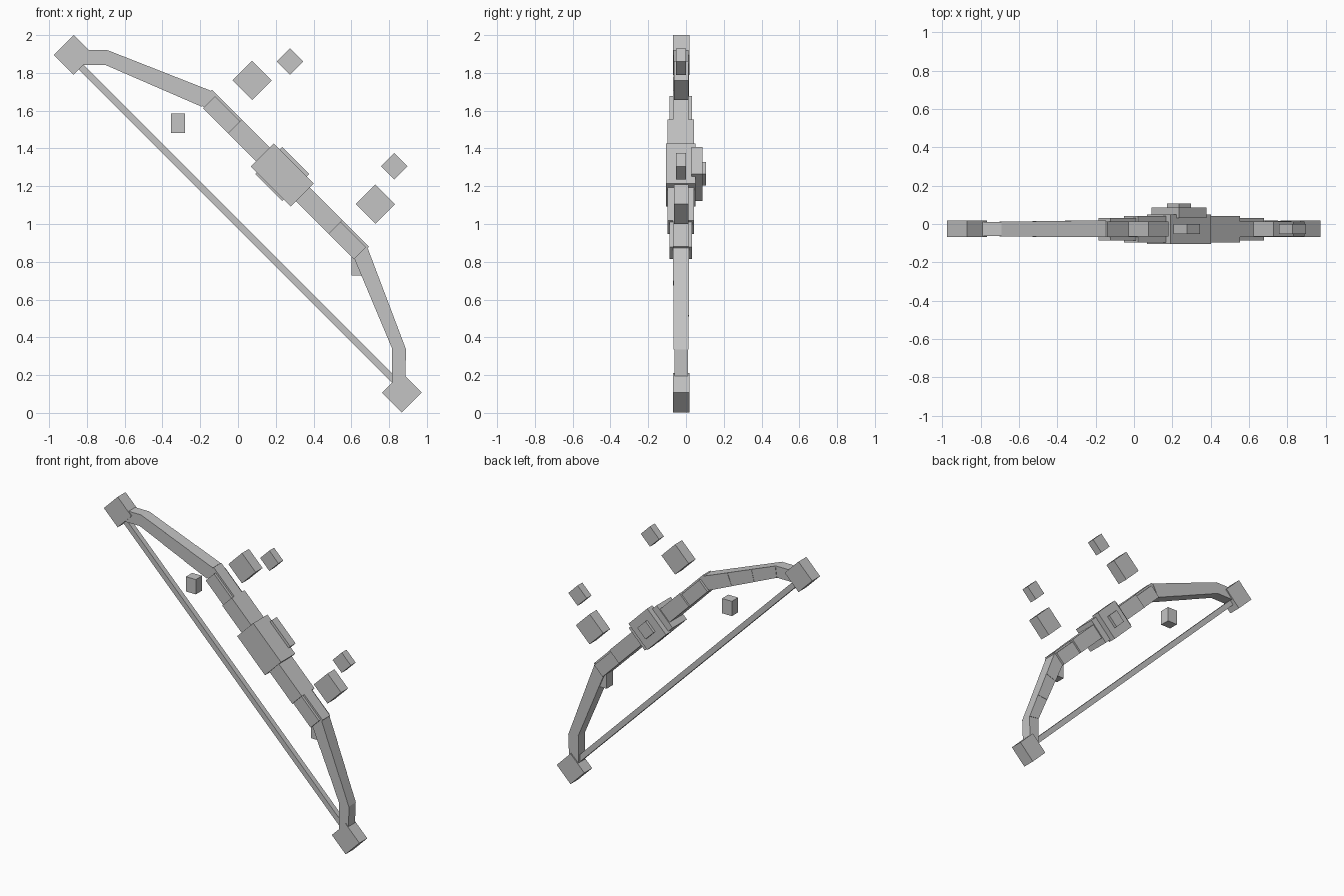
import bpy, bmesh, math
from mathutils import Vector

cube = bpy.data.objects.get("Cube")
if cube:
    bpy.data.objects.remove(cube, do_unlink=True)

grey = bpy.data.materials.new("plain grey")
grey.use_nodes = True
COLOUR = (0.55, 0.55, 0.55, 1)
grey.diffuse_color = COLOUR
grey.node_tree.nodes["Principled BSDF"].inputs["Base Color"].default_value = COLOUR

Y = -0.026          # depth centre of the bow
R = math.sqrt(0.5)


def prism(name, pts, y0, y1):
    """Extrude an (x, z) outline from y0 to y1."""
    bm = bmesh.new()
    face = bm.faces.new([bm.verts.new((x, y0, z)) for x, z in pts])
    ext = bmesh.ops.extrude_face_region(bm, geom=[face])
    moved = [g for g in ext["geom"] if isinstance(g, bmesh.types.BMVert)]
    bmesh.ops.translate(bm, verts=moved, vec=(0, y1 - y0, 0))
    bmesh.ops.recalc_face_normals(bm, faces=bm.faces)
    me = bpy.data.meshes.new(name)
    bm.to_mesh(me)
    bm.free()
    me.materials.append(grey)
    ob = bpy.data.objects.new(name, me)
    bpy.context.collection.objects.link(ob)
    return ob


def diag(u, v):
    """Bow coordinates: u along the string, v away from it."""
    return ((u + v) * R, 1 + (v - u) * R)


def bar(name, u0, u1, v0, v1, y0, y1):
    return prism(name, [diag(u0, v0), diag(u1, v0), diag(u1, v1), diag(u0, v1)], y0, y1)


def diamond(name, x, z, h, y0, y1):
    return prism(name, [(x - h, z), (x, z - h), (x + h, z), (x, z + h)], y0, y1)


def block(name, x0, x1, z0, z1, y0, y1):
    return prism(name, [(x0, z0), (x1, z0), (x1, z1), (x0, z1)], y0, y1)


# Riser: stacked bars growing thicker towards the grip
bar("riser_core", -0.60, 0.575, 0.31, 0.405, Y - 0.043, Y + 0.040)
bar("riser_sleeve", -0.565, 0.566, 0.303, 0.393, Y - 0.061, Y + 0.057)
bar("riser_wrap", -0.377, 0.378, 0.303, 0.405, Y - 0.071, Y + 0.069)
bar("grip_block", -0.168, 0.132, 0.263, 0.436, -0.105, 0.05)
diamond("grip_back_plate", 0.235, 1.265, 0.143, 0.03, 0.087)
diamond("grip_back_knob", 0.235, 1.265, 0.062, 0.08, 0.106)

# Limbs: outer edge and inner edge from riser to bend, then a straight tip
limbs = {
    "upper": ([(-0.145, 1.706), (-0.69, 1.92)], [(-0.19, 1.62), (-0.70, 1.841)],
              [(-0.87, 1.92), (-0.87, 1.841)]),
    "lower": ([(0.682, 0.884), (0.89, 0.335)], [(0.606, 0.84), (0.814, 0.345)],
              [(0.883, 0.12), (0.814, 0.12)]),
}
for side, (outer, inner, tip) in limbs.items():
    o0, o1 = map(Vector, outer)
    i0, i1 = map(Vector, inner)
    for k in range(3):
        a, b = k / 3, (k + 1) / 3
        w = 0.043 - 0.002 * k
        prism(f"{side}_limb_{k + 1}",
              [o0.lerp(o1, a), o0.lerp(o1, b), i0.lerp(i1, b), i0.lerp(i1, a)], Y - w, Y + w)
    prism(f"{side}_limb_tip", [outer[1], tip[0], tip[1], inner[1]], Y - 0.036, Y + 0.036)

# String and the end blocks that hold it
bar("string", -1.22, 1.22, -0.018, 0.018, Y - 0.018, Y + 0.018)
diamond("upper_end_block", -0.87, 1.895, 0.105, -0.068, 0.018)
diamond("lower_end_block", 0.868, 0.107, 0.105, -0.068, 0.018)

# Loose blocks floating around the bow
for name, x, z in (("upper", 0.075, 1.76), ("lower", 0.727, 1.105)):
    diamond(f"{name}_floating_block", x, z, 0.104, Y - 0.038, Y + 0.038)
for name, x, z in (("upper", 0.275, 1.86), ("lower", 0.827, 1.305)):
    diamond(f"{name}_floating_chip", x, z, 0.07, Y - 0.026, Y + 0.026)
block("upper_inner_chip", -0.355, -0.28, 1.483, 1.585, Y - 0.034, Y + 0.034)
block("lower_inner_chip", 0.60, 0.675, 0.727, 0.829, Y - 0.034, Y + 0.034)
